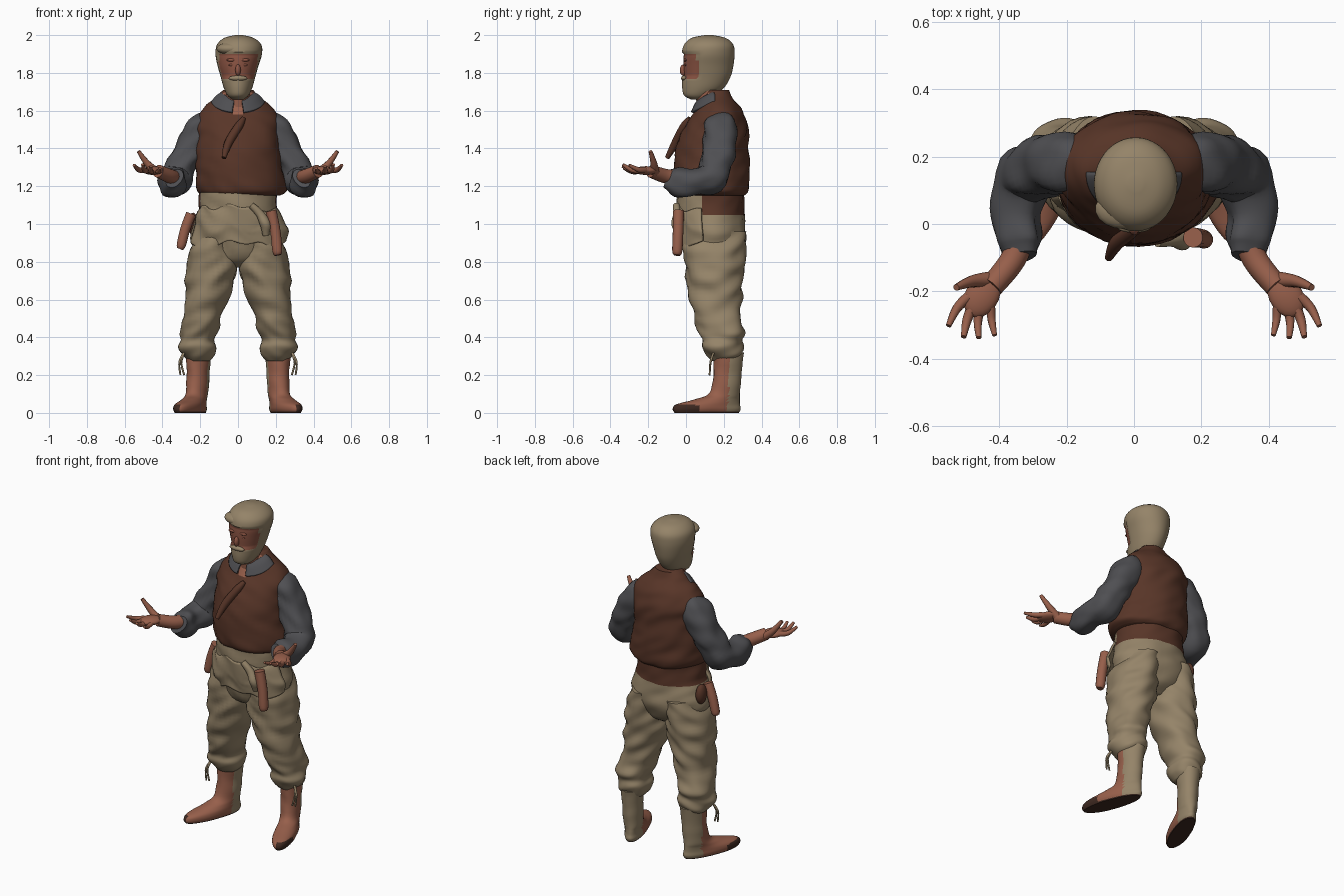
import bpy
import bmesh
import math
from mathutils import Vector, Matrix, noise

cube = bpy.data.objects.get("Cube")
if cube:
    bpy.data.objects.remove(cube, do_unlink=True)


def material(name, red, green, blue):
    mat = bpy.data.materials.new(name)
    mat.use_nodes = True
    mat.diffuse_color = (red, green, blue, 1)
    bsdf = next(n for n in mat.node_tree.nodes if n.type == 'BSDF_PRINCIPLED')
    bsdf.inputs["Base Color"].default_value = mat.diffuse_color
    bsdf.inputs["Roughness"].default_value = 0.9
    return mat


tan = material("tan cloth", .30, .23, .14)
brown = material("brown leather", .098, .036, .021)
skin = material("warm skin", .31, .115, .07)
face_skin = material("ruddy face", .27, .092, .058)
grey = material("grey shirt", .078, .078, .085)
sole = material("dark sole", .048, .022, .015)


def finish(name, bm, mats, rule=None):
    """Turn a bmesh into a smooth object, colouring its faces by a rule."""
    bmesh.ops.recalc_face_normals(bm, faces=bm.faces)
    for face in bm.faces:
        face.smooth = True
        if rule:
            face.material_index = rule(face.calc_center_median())
    for edge in bm.edges:
        edge.smooth = edge.calc_face_angle(0) < 0.9
    mesh = bpy.data.meshes.new(name)
    bm.to_mesh(mesh)
    bm.free()
    for mat in mats:
        mesh.materials.append(mat)
    obj = bpy.data.objects.new(name, mesh)
    bpy.context.scene.collection.objects.link(obj)
    return obj


def spline(rows, steps):
    """Smooth curve through the rows, positions and radii alike."""
    rows = [Vector(r) for r in rows]
    last = len(rows) - 1
    out = []
    for i in range(last):
        a, b, c, d = (rows[min(max(i + k, 0), last)] for k in (-1, 0, 1, 2))
        for k in range(steps):
            t = k / steps
            out.append(0.5 * (2 * b + (c - a) * t + (2 * a - 5 * b + 4 * c - d) * t ** 2
                              + (3 * b - a - 3 * c + d) * t ** 3))
    return out + [rows[last]]


def sweep(name, rows, mats, seg=28, steps=5, arc=None, folds=0, flip=1, push=None, rule=None):
    """Rows (x, y, z, rx, ry) stack level ellipses; rows (x, y, z, r) make a tube."""
    bm = bmesh.new()
    rows = spline(rows, steps)
    start, end = arc or (0, math.tau)
    columns = seg + 1 if arc else seg
    rings = []
    for i, row in enumerate(rows):
        centre = Vector(row[:3])
        tube = len(row) == 4
        if tube:
            before, after = rows[max(i - 1, 0)], rows[min(i + 1, len(rows) - 1)]
            turn = Vector((0, 0, 1)).rotation_difference(Vector(after[:3]) - Vector(before[:3]))
        ring = []
        for k in range(columns):
            a = start + (end - start) * k / seg
            out = Vector((row[3] * math.sin(a), -row[-1] * math.cos(a), 0))
            if tube:
                out.rotate(turn)
            p = centre + out
            if folds:
                sample = Vector((p.x * 9, p.y * 9, p.z * 16 + p.x * 8))
                p += out.normalized() * folds * noise.noise(sample)
            if push:
                p = push(p)
            ring.append(bm.verts.new((p.x * flip, p.y, p.z)))
        rings.append(ring)
    for low, high in zip(rings, rings[1:]):
        for k in range(seg):
            n = (k + 1) % columns
            bm.faces.new((low[k], low[n], high[n], high[k]))
    if not arc:
        bm.faces.new(rings[0])
        bm.faces.new(rings[-1])
    obj = finish(name, bm, mats, rule)
    if arc:
        obj.modifiers.new("thickness", 'SOLIDIFY').thickness = 0.012
    return obj


def ball(name, place, size, mat, turn=0):
    bm = bmesh.new()
    matrix = Matrix.LocRotScale(Vector(place), Matrix.Rotation(turn, 3, 'Z'), Vector(size))
    bmesh.ops.create_uvsphere(bm, u_segments=18, v_segments=12, radius=1, matrix=matrix)
    return finish(name, bm, [mat])


# Head: hair and beard in one form, with a face set slightly into it
def in_face(p):
    return p.y < .06 and 1.77 < p.z < 1.9


def sink_face(p):
    return p + Vector((0, .012, 0)) if in_face(p) else p


sweep("head", [(0, .06, 1.66, .03, .035), (0, .065, 1.68, .055, .075), (0, .09, 1.72, .075, .11),
               (0, .108, 1.78, .092, .128), (0, .113, 1.84, .109, .138), (.004, .117, 1.9, .123, .14),
               (.006, .12, 1.95, .117, .13), (.005, .12, 1.985, .078, .09),
               (.005, .12, 2, .02, .02)],
      [tan, face_skin], seg=44, push=sink_face, rule=lambda c: int(in_face(c)))
ball("fringe", (-.03, .045, 1.928), (.085, .06, .034), tan)
ball("nose", (0, -.013, 1.815), (.015, .02, .03), face_skin)
ball("moustache", (0, -.01, 1.772), (.05, .016, .014), tan)
for side in (1, -1):
    tag = "left" if side > 0 else "right"
    ball(tag + "_eyebrow", (side * .036, -.004, 1.868), (.026, .01, .008), face_skin)
    ball(tag + "_eyelid", (side * .034, -.003, 1.842), (.016, .005, .006), face_skin)
sweep("neck", [(0, .13, 1.58, .07), (0, .12, 1.65, .065), (0, .11, 1.74, .065)], [skin])

# Vest with an open neckline
sweep("vest", [(.02, .14, 1.15, .2, .17), (.02, .135, 1.175, .235, .195), (.01, .135, 1.25, .235, .2),
               (0, .135, 1.35, .225, .198), (0, .145, 1.45, .22, .186), (0, .16, 1.52, .222, .165),
               (0, .17, 1.58, .212, .137), (0, .17, 1.625, .175, .112), (0, .165, 1.67, .12, .08),
               (0, .165, 1.71, .08, .06)],
      [brown, skin], seg=48, folds=.012,
      rule=lambda c: int(c.y < .12 and c.z > 1.57 + abs(c.x) * .8))
sweep("vest_tie", [(-.075, -.1, 1.35, .012), (-.05, -.055, 1.43, .022), (.005, -.008, 1.52, .022),
                   (.03, .02, 1.56, .012)], [brown], seg=12)

# Hips: cloth in front, leather waist behind
sweep("hips", [(0, .15, .77, .07, .06), (0, .148, .82, .19, .13), (0, .148, .92, .246, .17),
               (0, .142, 1, .232, .172), (0, .13, 1.08, .21, .178), (0, .13, 1.17, .205, .178)],
      [tan, brown], seg=48, folds=.01, rule=lambda c: int(c.z > 1.04 and c.y > .08))
sweep("skirt_flap", [(.01, .132, .89, .262, .172), (.015, .132, .94, .268, .177),
                     (.01, .132, 1, .25, .182), (0, .13, 1.08, .218, .184)],
      [tan], arc=(-1.3, 1.3), folds=.016,
      push=lambda p: p + Vector((0, 0, .05 * noise.noise(p * 9))))
sweep("waist_sash_end", [(.15, -.035, .94, .016), (.145, -.045, 1, .028), (.12, -.048, 1.05, .02),
                         (.07, -.05, 1.1, .016)], [tan], folds=.012)
sweep("left_holster", [(.212, -.048, .835, .018), (.208, -.046, .86, .027), (.198, -.042, .96, .028),
                       (.175, -.04, 1.07, .03)], [skin], seg=14)
sweep("right_holster", [(-.308, .14, .868, .016), (-.3, .14, .89, .025), (-.28, .14, .97, .027),
                        (-.248, .14, 1.055, .028)], [skin], seg=14)
ball("right_hip_pouch", (-.238, .19, 1), (.028, .04, .06), brown)

# Paired limbs
for side in (1, -1):
    tag = "left" if side > 0 else "right"
    sweep(tag + "_collar", [(0, .145, 1.65, .142, .122), (0, .145, 1.685, .11, .1),
                            (0, .142, 1.7, .08, .075)],
          [grey], seg=14, arc=(.22, 1.65), flip=side,
          push=lambda p: p - Vector((0, 0, .5 * max(0, .14 - p.y))))
    sweep(tag + "_sleeve", [(.338, -.1, 1.24, .052), (.342, -.05, 1.225, .072), (.345, .04, 1.225, .072),
                            (.328, .13, 1.245, .082), (.29, .165, 1.33, .086), (.24, .178, 1.42, .088),
                            (.195, .18, 1.5, .09), (.14, .175, 1.545, .07)],
          [grey], folds=.022, flip=side)

    # Forearm and open hand, palm up
    sweep(tag + "_forearm", [(.335, -.05, 1.245, .04), (.365, -.115, 1.255, .038),
                             (.422, -.185, 1.28, .035)], [skin], seg=16, flip=side)
    ball(tag + "_palm", (side * .45, -.212, 1.283), (.05, .07, .023), skin, side * .52)
    digits = {
        "thumb": [(.43, -.165, 1.275, .024), (.48, -.17, 1.32, .018), (.527, -.188, 1.385, .01)],
        "index_finger": [(.49, -.215, 1.285, .016), (.525, -.25, 1.287, .014), (.55, -.302, 1.312, .008)],
        "middle_finger": [(.475, -.235, 1.283, .016), (.495, -.285, 1.285, .014), (.505, -.335, 1.315, .008)],
        "ring_finger": [(.455, -.245, 1.28, .015), (.463, -.29, 1.28, .013), (.46, -.337, 1.307, .008)],
        "little_finger": [(.425, -.24, 1.28, .014), (.422, -.285, 1.276, .012), (.413, -.33, 1.295, .007)],
    }
    for part, path in digits.items():
        sweep(tag + "_" + part, path, [skin], seg=10, flip=side)

    # Baggy trouser leg gathered below the knee
    sweep(tag + "_trouser_leg", [(.205, .205, .275, .06, .068), (.208, .2, .305, .082, .092),
                                 (.212, .195, .35, .095, .103), (.215, .195, .385, .09, .107),
                                 (.208, .192, .43, .105, .124), (.188, .17, .5, .1, .122),
                                 (.168, .155, .6, .116, .133), (.148, .15, .7, .134, .147),
                                 (.138, .15, .79, .138, .158), (.127, .15, .88, .126, .166),
                                 (.115, .15, .96, .11, .16)],
          [tan], seg=36, folds=.02, flip=side)
    for k in range(2):
        sweep(tag + "_knee_lace", [(.28, .15, .33, .006), (.3 + .01 * k, .13, .27, .006),
                                   (.285 + .02 * k, .125, .2, .005)], [tan], seg=8, flip=side)

    # Soft boot, toes turned out: tan at the back, dark beneath and at the outer toe
    def boot_colour(c):
        if c.z < .006 or (c.z < .045 and c.y < -.19 and c.x * side > -.01):
            return 2
        return int(c.y > -.012)

    boot = sweep(tag + "_boot", [(0, -.115, 0, .054, .18), (0, -.115, .02, .062, .19),
                                 (0, -.108, .045, .06, .178), (0, -.055, .072, .054, .125),
                                 (0, -.012, .105, .054, .085), (0, 0, .2, .057, .075),
                                 (0, .008, .32, .066, .083)],
                 [skin, tan, sole], seg=36, folds=.006, rule=boot_colour,
                 push=lambda p: Vector((p.x, p.y, max(p.z, 0))))
    boot.location = (side * .212, .218, 0)
    boot.rotation_euler.z = side * .36
